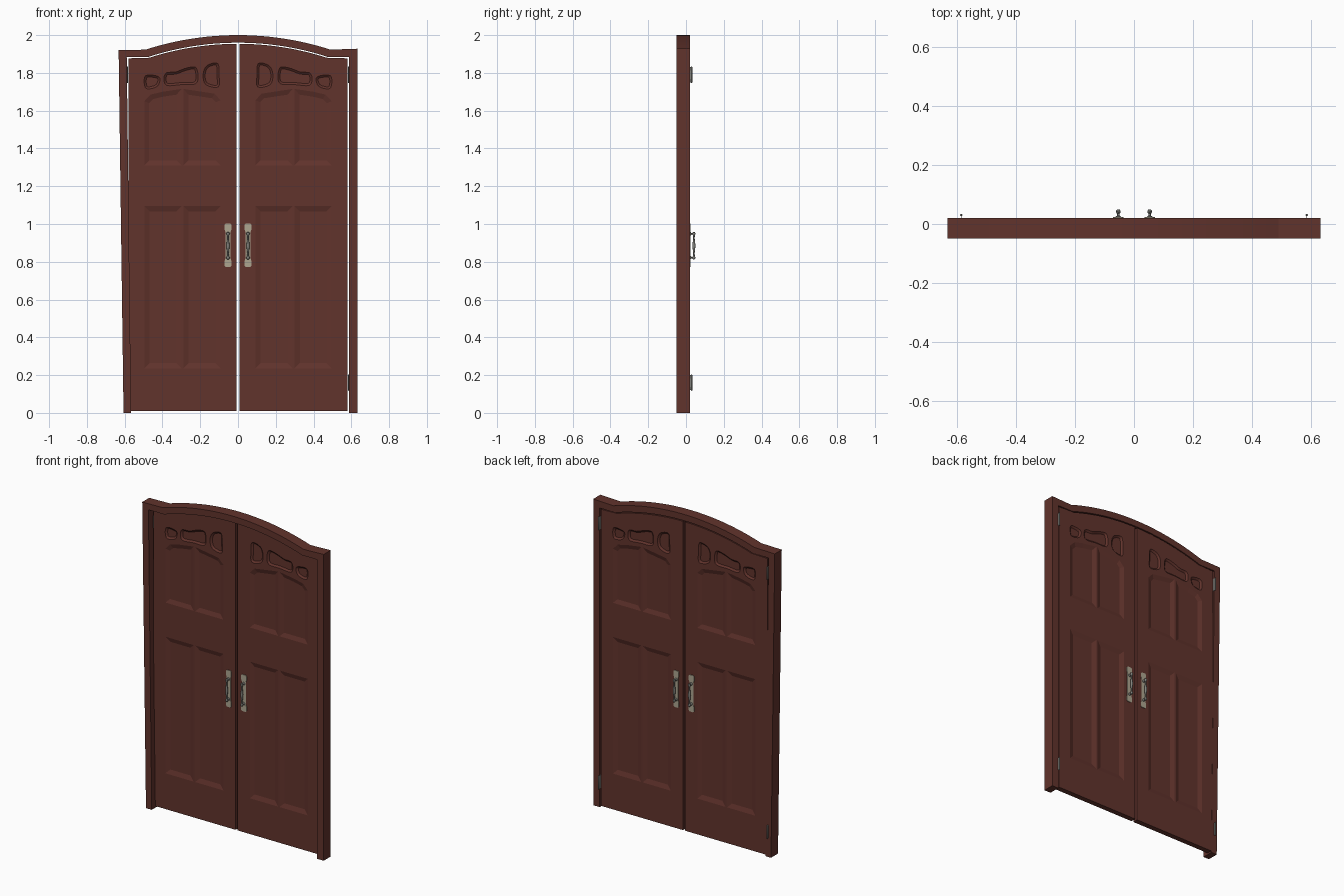
import bpy, bmesh, math
from mathutils import Vector, Matrix

if "Cube" in bpy.data.objects:
    bpy.data.objects.remove(bpy.data.objects["Cube"])


def material(name, rgb):
    m = bpy.data.materials.new(name)
    m.diffuse_color = (*rgb, 1)
    m.use_nodes = True
    m.node_tree.nodes["Principled BSDF"].inputs["Base Color"].default_value = m.diffuse_color
    return m


WOOD = material("red_wood", (0.12, 0.033, 0.025))
BRASS = material("pale_metal", (0.42, 0.38, 0.28))
STEEL = material("grey_metal", (0.22, 0.22, 0.20))
FRONT, BACK = -0.014, 0.019          # door leaf faces in y


def finish(name, bm, mat=None, smooth=False):
    bmesh.ops.recalc_face_normals(bm, faces=bm.faces)
    me = bpy.data.meshes.new(name)
    bm.to_mesh(me)
    bm.free()
    ob = bpy.data.objects.new(name, me)
    bpy.context.collection.objects.link(ob)
    if mat:
        me.materials.append(mat)
    if smooth:
        activate(ob)
        bpy.ops.object.shade_smooth_by_angle(angle=math.radians(35))
    return ob


def activate(ob):
    bpy.ops.object.select_all(action='DESELECT')
    ob.select_set(True)
    bpy.context.view_layer.objects.active = ob


def loft(bm, ring_a, ring_b):
    """Closed solid between two equal rings of 3D points."""
    a = [bm.verts.new(p) for p in ring_a]
    b = [bm.verts.new(p) for p in ring_b]
    n = len(a)
    for i in range(n):
        j = (i + 1) % n
        bm.faces.new((a[i], a[j], b[j], b[i]))
    bm.faces.new(a[::-1])
    bm.faces.new(b)


def prism(bm, pts, y0, y1):
    loft(bm, [(x, y0, z) for x, z in pts], [(x, y1, z) for x, z in pts])


def lathe(bm, profile, origin, axis, seg=14):
    """Revolve (radius, distance) pairs about an axis."""
    rot = Vector(axis).to_track_quat('Z', 'Y').to_matrix().to_4x4()
    mat = Matrix.Translation(origin) @ rot
    rings = []
    for r, t in profile:
        rings.append([bm.verts.new(mat @ Vector((r * math.cos(a), r * math.sin(a), t)))
                      for a in (2 * math.pi * k / seg for k in range(seg))])
    for a, b in zip(rings, rings[1:]):
        for i in range(seg):
            j = (i + 1) % seg
            bm.faces.new((a[i], a[j], b[j], b[i]))
    bm.faces.new(rings[0][::-1])
    bm.faces.new(rings[-1])


def inset(pts, d):
    """Offset a closed 2D outline inwards by d."""
    n = len(pts)
    area = sum(pts[i][0] * pts[(i + 1) % n][1] - pts[(i + 1) % n][0] * pts[i][1] for i in range(n))
    s = 1 if area > 0 else -1
    out = []
    for i in range(n):
        p, q, r = (Vector(pts[(i + k) % n]) for k in (-1, 0, 1))
        e, f = (q - p).normalized(), (r - q).normalized()
        n1, n2 = Vector((-e.y, e.x)) * s, Vector((-f.y, f.x)) * s
        out.append(tuple(q + (n1 + n2) * d / (1 + n1.dot(n2))))
    return out


def rounded(pts, steps=4):
    """Closed Catmull-Rom curve through the points."""
    out, n = [], len(pts)
    for i in range(n):
        a, b, c, d = (Vector(pts[(i + k) % n]) for k in (-1, 0, 1, 2))
        for k in range(steps):
            t = k / steps
            p = b * 2 + (c - a) * t + (a * 2 - b * 5 + c * 4 - d) * t**2 + (b * 3 - a - c * 3 + d) * t**3
            out.append(tuple(p / 2))
    return out


def arch(x, half, base, rise):
    r = (half**2 + rise**2) / (2 * rise)
    return base + rise - r + math.sqrt(r * r - x * x)


# arched frame, its left post leaning slightly
N = 24
ts = [-1 + 2 * i / N for i in range(N + 1)]
outer = [(-0.606, 0), (-0.632, 1.92)] + [(0.49 * t, arch(0.49 * t, 0.49, 1.923, 0.077)) for t in ts] \
    + [(0.632, 1.928), (0.632, 0)]
inner = [(-0.566, 0), (-0.589, 1.883)] + [(0.48 * t, arch(0.48 * t, 0.48, 1.883, 0.077)) for t in ts] \
    + [(0.587, 1.883), (0.587, 0)]
bm = bmesh.new()
rows = [[bm.verts.new((x, y, z)) for x, z in pts]
        for pts, y in ((outer, -0.05), (outer, 0.02), (inner, 0.02), (inner, -0.05))]
for k in range(4):
    a, b = rows[k], rows[(k + 1) % 4]
    for i in range(len(outer) - 1):
        bm.faces.new((a[i], a[i + 1], b[i + 1], b[i]))
for i in (0, -1):
    bm.faces.new([r[i] for r in rows])
finish("door_frame", bm, WOOD)

# recess outlines for one leaf: (points, bevel width)
U0, U1, U2, U3 = 0.092, 0.289, 0.299, 0.496
recesses = [
    ([(U0, 0.235), (U1, 0.235), (U1, 1.095), (U0, 1.095)], 0.028),
    ([(U2, 0.235), (U3, 0.235), (U3, 1.095), (U2, 1.095)], 0.028),
    ([(U0, 1.31), (U1, 1.31), (U1, 1.715), (0.19, 1.70), (0.125, 1.69), (U0, 1.655)], 0.026),
    ([(U2, 1.31), (U3, 1.31), (U3, 1.65), (0.463, 1.685), (0.40, 1.70), (U2, 1.715)], 0.026),
    # carved tracery
    (rounded([(0.49, 1.72), (0.44, 1.722), (0.417, 1.745), (0.42, 1.78), (0.49, 1.785)]), 0.011),
    (rounded([(0.375, 1.733), (0.30, 1.738), (0.225, 1.742), (0.212, 1.785), (0.225, 1.83),
              (0.275, 1.825), (0.33, 1.805), (0.38, 1.80), (0.392, 1.765)]), 0.011),
    (rounded([(0.17, 1.738), (0.105, 1.725), (0.10, 1.785), (0.108, 1.85), (0.165, 1.838),
              (0.185, 1.79)]), 0.011),
]


def leaf(name, m):
    bm = bmesh.new()
    top = [(0.007 + (0.47 - 0.007) * i / 12) for i in range(13)]
    pts = [(0.58, 0.01), (0.007, 0.01)] + [(x, arch(x, 0.48, 1.877, 0.077)) for x in top] + [(0.58, 1.877)]
    prism(bm, [(m * x, z) for x, z in pts], FRONT, BACK)
    ob = finish(name, bm, WOOD)
    # bevelled recesses on both faces
    bm = bmesh.new()
    depth, over = 0.009, 0.002
    for pts, w in recesses:
        big, small = inset(pts, -w * over / depth), inset(pts, w)
        for y, s in ((FRONT, -1), (BACK, 1)):
            loft(bm, [(m * x, y + s * over, z) for x, z in big],
                 [(m * x, y - s * depth, z) for x, z in small])
    cutter = finish("recess_cutter", bm, WOOD)
    cutter.hide_render = True
    mod = ob.modifiers.new("recesses", 'BOOLEAN')
    mod.operation, mod.solver, mod.object = 'DIFFERENCE', 'EXACT', cutter
    activate(ob)
    bpy.ops.object.modifier_apply(modifier=mod.name)
    bpy.data.objects.remove(cutter)


def handle(name, x, y, s):
    # stepped back plate
    bm = bmesh.new()
    half = [(0.012, 0.772), (0.018, 0.778), (0.018, 0.805), (0.014, 0.815),
            (0.014, 0.96), (0.018, 0.97), (0.018, 0.997), (0.012, 1.003)]
    prism(bm, [(x + u, z) for u, z in half] + [(x - u, z) for u, z in half[::-1]], y - s * 0.002, y + s * 0.004)
    finish(name + "_plate", bm, BRASS)
    # turned grip on two posts
    bm = bmesh.new()
    lathe(bm, [(0.003, 0.812), (0.007, 0.816), (0.008, 0.822), (0.005, 0.832), (0.004, 0.845), (0.0065, 0.865),
               (0.008, 0.885), (0.0065, 0.905), (0.004, 0.925), (0.005, 0.938), (0.008, 0.948),
               (0.007, 0.954), (0.003, 0.958)], (x, y + s * 0.023, 0), (0, 0, 1))
    for z in (0.822, 0.948):
        lathe(bm, [(0.010, 0.002), (0.009, 0.006), (0.004, 0.010), (0.004, 0.022)], (x, y, z), (0, s, 0))
    finish(name + "_grip", bm, STEEL, True)


def hinge(name, m, z):
    bm = bmesh.new()
    x = m * 0.586
    prism(bm, [(x - 0.0015, z), (x + 0.0015, z), (x + 0.0015, z + 0.08), (x - 0.0015, z + 0.08)], -0.005, 0.03)
    lathe(bm, [(0.002, z - 0.003), (0.004, z), (0.004, z + 0.08), (0.002, z + 0.083)], (x, 0.03, 0), (0, 0, 1), 10)
    finish(name, bm, STEEL, True)


for side, m in (("left", -1), ("right", 1)):
    leaf(side + "_door_leaf", m)
    handle(side + "_front_handle", m * 0.053, FRONT, -1)
    handle(side + "_back_handle", m * 0.053, BACK, 1)
    hinge(side + "_lower_hinge", m, 0.12)
    hinge(side + "_upper_hinge", m, 1.75)
